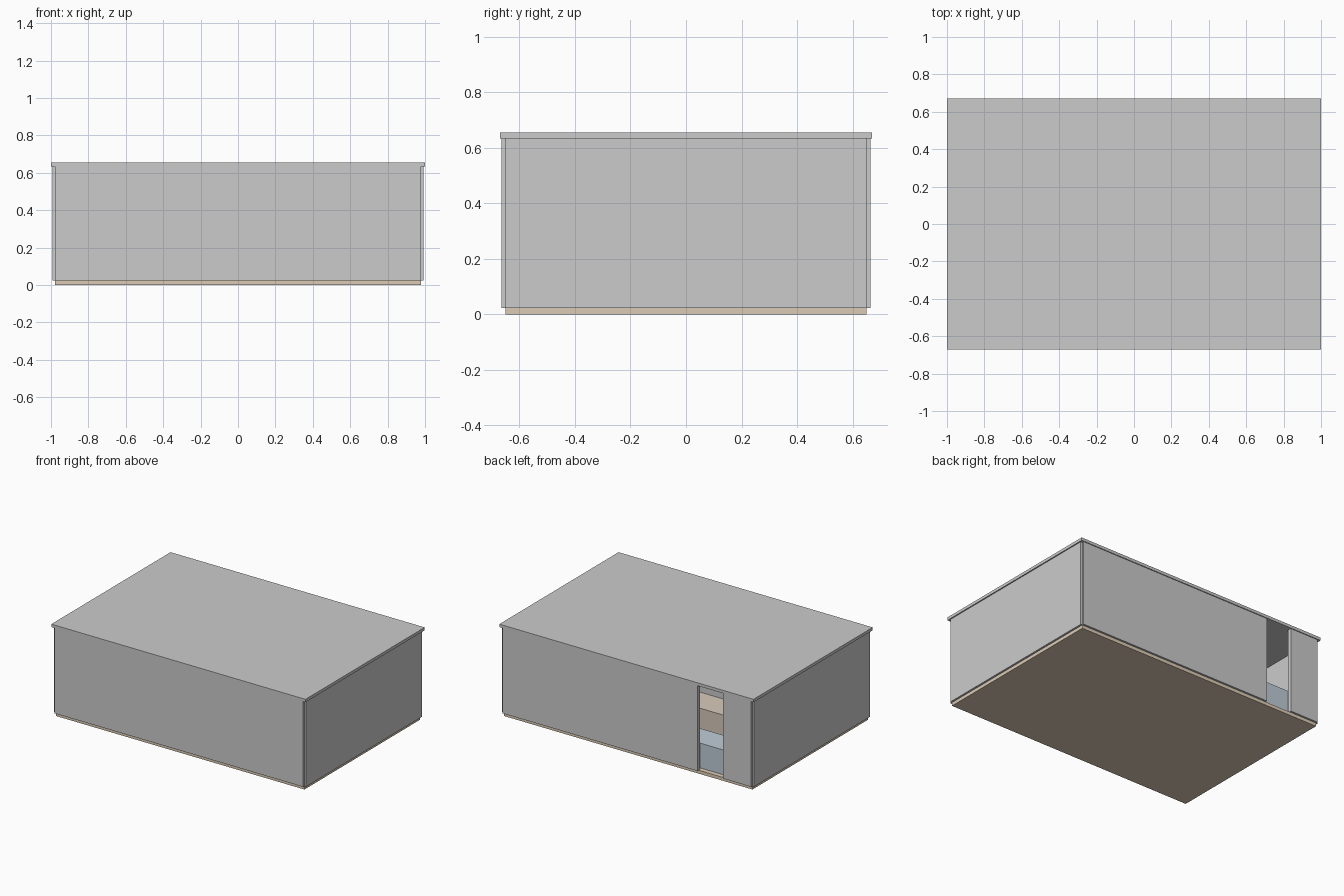
import bpy

if "Cube" in bpy.data.objects:
    bpy.data.objects.remove(bpy.data.objects["Cube"])


def material(name, rgb):
    m = bpy.data.materials.new(name)
    m.diffuse_color = (*rgb, 1)
    m.use_nodes = True
    m.node_tree.nodes["Principled BSDF"].inputs["Base Color"].default_value = m.diffuse_color
    return m


def box(name, x, y, z, mat=None):
    """Axis-aligned box from (min, max) ranges."""
    bpy.ops.mesh.primitive_cube_add(
        size=1, location=[(r[0] + r[1]) / 2 for r in (x, y, z)])
    ob = bpy.context.object
    ob.name = name
    ob.scale = [r[1] - r[0] for r in (x, y, z)]
    bpy.ops.object.transform_apply(location=False, rotation=False, scale=True)
    if mat:
        ob.data.materials.append(mat)
    return ob


wood = material("floor_wood", (0.72, 0.60, 0.46))
blue = material("blue_fabric", (0.52, 0.61, 0.68))
tan = material("tan_wood", (0.68, 0.59, 0.49))

HX, HY, T = 0.978, 0.65, 0.014      # half floor size, half wall thickness
Z0, Z1, TOP = 0.024, 0.634, 0.655   # floor top, wall top, roof top
WALL = (Z0, Z1)

# Floor slab and overhanging roof slab
box("floor", (-HX, HX), (-HY, HY), (0, Z0), wood)
box("roof", (-1, 1), (-0.67, 0.67), (Z1, TOP))

# Outer walls, centred on the floor edges so the corners are notched
for name, s in (("left_wall", -1), ("right_wall", 1)):
    box(name, (s * HX - T, s * HX + T), (-HY, HY), WALL)
box("front_wall", (-HX, HX), (-HY - T, -HY + T), WALL)

# Back wall in two pieces, leaving a full-height doorway
box("back_wall_long", (-0.555, HX), (HY - T, HY + T), WALL)
box("back_wall_short", (-HX, -0.755), (HY - T, HY + T), WALL)

# Inner partition and the furniture seen through the doorway
box("partition_wall", (-HX + T, HX - T), (-0.05, -0.022), WALL)
box("blue_bench", (-0.92, -0.38), (0.43, 0.615), (Z0, 0.20), blue)
box("tan_counter", (-0.56, -0.04), (-0.022, 0.179), (Z0, 0.20), tan)
